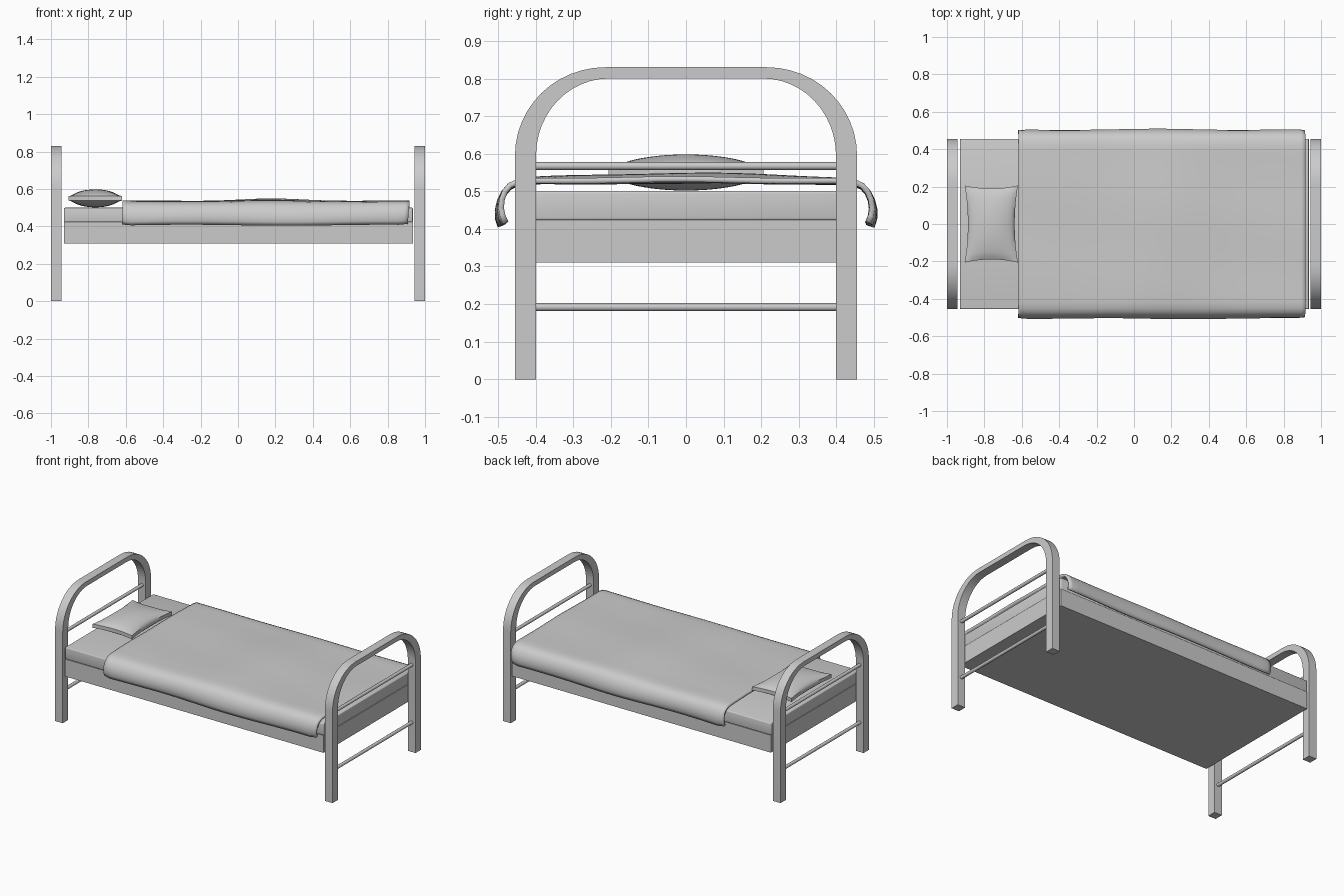
import bpy, bmesh
from math import sin, cos, pi, exp, radians
from mathutils import Vector

if "Cube" in bpy.data.objects:
    bpy.data.objects.remove(bpy.data.objects["Cube"])


def link(name, bm, smooth=40):
    bmesh.ops.recalc_face_normals(bm, faces=bm.faces)
    me = bpy.data.meshes.new(name)
    bm.to_mesh(me)
    bm.free()
    ob = bpy.data.objects.new(name, me)
    bpy.context.collection.objects.link(ob)
    bpy.ops.object.select_all(action='DESELECT')
    bpy.context.view_layer.objects.active = ob
    ob.select_set(True)
    bpy.ops.object.shade_smooth_by_angle(angle=radians(smooth))
    return ob


def box(name, lo, hi, bevel=0):
    bm = bmesh.new()
    bmesh.ops.create_cube(bm, size=1)
    lo, hi = Vector(lo), Vector(hi)
    for v in bm.verts:
        v.co = (lo + hi) / 2 + v.co * (hi - lo)
    if bevel:
        bmesh.ops.bevel(bm, geom=bm.edges[:], offset=bevel, segments=3,
                        profile=0.5, affect='EDGES')
    return link(name, bm)


def arch_path(half_w, flat, spring, top, n=12):
    # leg, quarter ellipse, flat top, quarter ellipse, leg
    right = [(half_w, 0.0)]
    for i in range(n + 1):
        a = pi / 2 * i / n
        right.append((flat + (half_w - flat) * cos(a),
                      spring + (top - spring) * sin(a)))
    return right + [(-y, z) for y, z in reversed(right)]


def arch(name, x0, x1):
    outer = arch_path(0.455, 0.215, 0.595, 0.83)
    inner = arch_path(0.399, 0.205, 0.595, 0.80)
    bm = bmesh.new()
    rings = [[bm.verts.new((x, y, z)) for x, (y, z) in
              ((x0, o), (x1, o), (x1, i), (x0, i))]
             for o, i in zip(outer, inner)]
    for a, b in zip(rings, rings[1:]):
        for k in range(4):
            bm.faces.new((a[k], a[k - 1], b[k - 1], b[k]))
    bm.faces.new(rings[0])
    bm.faces.new(rings[-1])
    link(name, bm)


def rail(name, x, z):
    bpy.ops.mesh.primitive_cylinder_add(vertices=16, radius=0.0105, depth=0.81,
                                        location=(x, 0, z), rotation=(pi / 2, 0, 0))
    bpy.context.object.name = name
    bpy.ops.object.shade_smooth_by_angle(angle=radians(40))


# Arched end frames with two cross rails each
for side, label in ((-1, "head"), (1, "foot")):
    arch(label + "_frame", *sorted((side * 1.0, side * 0.945)))
    rail(label + "_upper_rail", side * 0.972, 0.567)
    rail(label + "_lower_rail", side * 0.972, 0.192)

# Bed base and mattress
box("bed_base", (-0.93, -0.455, 0.31), (0.935, 0.455, 0.423))
box("mattress", (-0.93, -0.455, 0.423), (0.935, 0.455, 0.50), 0.006)

# Blanket draped over both long sides
NX = 64
drape = [(0.481, 0.412), (0.488, 0.43), (0.490, 0.45), (0.486, 0.472),
         (0.477, 0.492), (0.465, 0.506), (0.448, 0.514), (0.42, 0.518)]
flat = [(0.42 - 0.84 * i / 24, 0.518) for i in range(1, 24)]
section = drape + flat + [(-y, z) for y, z in reversed(drape)]
bm = bmesh.new()
rows = []
for i in range(NX + 1):
    t = i / NX
    row = []
    for y, z in section:
        hang = max(0, min(1, (0.518 - z) / 0.1))
        x = -0.618 + t * (1.536 - 0.012 * hang)
        bump = exp(-((x - 0.17) / 0.22) ** 2)
        wave = 0.003 * sin(5 * x + 6 * y) * cos(7 * y - 3 * x)
        crown = max(0, 1 - (y / 0.46) ** 2)
        s = 1 if y > 0 else -1
        yy = y + s * hang * (0.004 * bump + 0.003 * sin(7 * x + s))
        end = max(0, (abs(t - 0.5) - 0.47) / 0.03)
        zz = (z + (1 - hang) * (wave + crown * (0.004 + 0.010 * bump))
              + hang * (0.006 * end - 0.003 * sin(6 * x)))
        row.append(bm.verts.new((x, yy - s * hang * 0.006 * end, zz)))
    rows.append(row)
for a, b in zip(rows, rows[1:]):
    for j in range(len(section) - 1):
        bm.faces.new((a[j], b[j], b[j + 1], a[j + 1]))
blanket = link("blanket", bm, 60)
if blanket.data.polygons[len(blanket.data.polygons) // 2].normal.z < 0:
    blanket.data.flip_normals()
mod = blanket.modifiers.new("thickness", 'SOLIDIFY')
mod.thickness = 0.015
mod.offset = -1

# Pillow: pinched outline, domed both ways, thin side band
N = 20
bm = bmesh.new()
sheets = []
for s in (1, -1):
    sheet = []
    for i in range(N + 1):
        u = -1 + 2 * i / N
        for j in range(N + 1):
            v = -1 + 2 * j / N
            x = -0.763 + 0.142 * u * (1 - 0.12 * (1 - v * v))
            y = 0.206 * v * (1 - 0.08 * (1 - u * u))
            h = 0.012 + 0.036 * ((1 - u * u) * (1 - v * v)) ** 0.65
            sheet.append(bm.verts.new((x, y, 0.550 + s * h)))
    sheets.append(sheet)
    for i in range(N):
        for j in range(N):
            k = i * (N + 1) + j
            bm.faces.new([sheet[q] for q in (k, k + N + 1, k + N + 2, k + 1)])
M = N + 1
rim = ([j for j in range(N)] + [i * M + N for i in range(N)]
       + [N * M + N - j for j in range(N)] + [(N - i) * M for i in range(N)])
for p, q in zip(rim, rim[1:] + rim[:1]):
    bm.faces.new((sheets[0][p], sheets[0][q], sheets[1][q], sheets[1][p]))
link("pillow", bm, 50)
